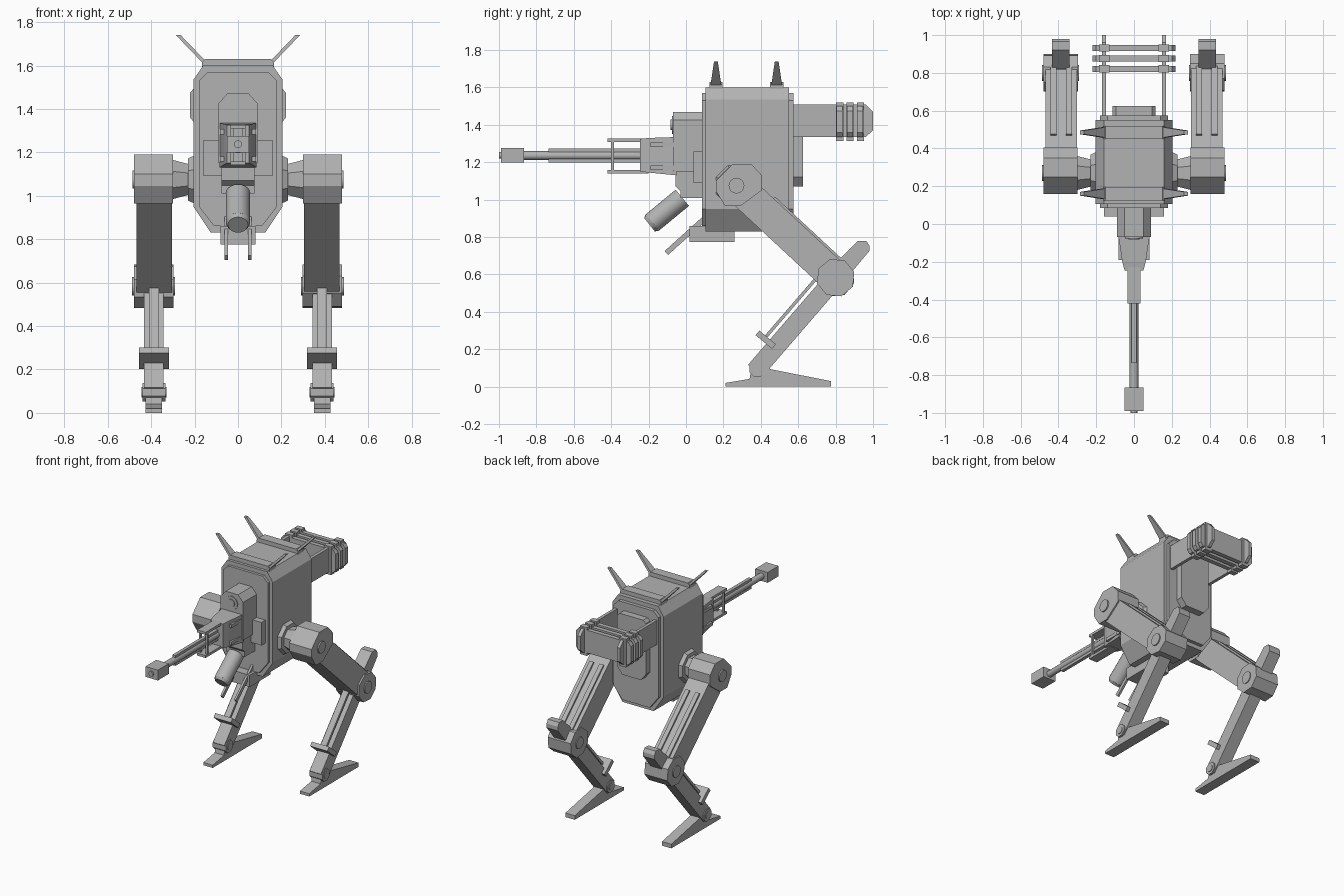
import bpy, bmesh, math
from mathutils import Vector

grey = bpy.data.materials.new("plain grey")
grey.diffuse_color = (0.45, 0.45, 0.45, 1)


def finish(bm, name, smooth=False):
    bmesh.ops.recalc_face_normals(bm, faces=bm.faces)
    me = bpy.data.meshes.new(name)
    bm.to_mesh(me)
    bm.free()
    ob = bpy.data.objects.new(name, me)
    bpy.context.collection.objects.link(ob)
    me.materials.append(grey)
    if smooth:
        bpy.ops.object.select_all(action='DESELECT')
        bpy.context.view_layer.objects.active = ob
        ob.select_set(True)
        bpy.ops.object.shade_smooth_by_angle(angle=math.radians(35))
    return ob


def loft(name, loops, smooth=False):
    """Skin between loops of equal length, with both ends capped."""
    bm = bmesh.new()
    rings = [[bm.verts.new(p) for p in loop] for loop in loops]
    n = len(rings[0])
    for a, b in zip(rings, rings[1:]):
        for i in range(n):
            j = (i + 1) % n
            bm.faces.new((a[i], a[j], b[j], b[i]))
    bm.faces.new(rings[0])
    bm.faces.new(rings[-1])
    return finish(bm, name, smooth)


def prism_x(name, prof, x0, x1):
    """Extrude a (y, z) profile along x."""
    return loft(name, [[(x, y, z) for y, z in prof] for x in (x0, x1)])


def prism_y(name, prof, y0, y1):
    """Extrude an (x, z) profile along y."""
    return loft(name, [[(x, y, z) for x, z in prof] for y in (y0, y1)])


def box(name, x0, x1, y0, y1, z0, z1):
    return prism_x(name, [(y0, z0), (y1, z0), (y1, z1), (y0, z1)], x0, x1)


def rod(name, a, b, r0, r1=None, n=16, turn=0.0, smooth=True):
    """Cylinder or cone between two points."""
    a, b = Vector(a), Vector(b)
    q = (b - a).to_track_quat('Z', 'Y')
    ang = [turn + math.tau * i / n for i in range(n)]
    ring = lambda c, r: [c + q @ Vector((r * math.cos(t), r * math.sin(t), 0)) for t in ang]
    return loft(name, [ring(a, r0), ring(b, r0 if r1 is None else r1)], smooth)


def octo(w, z0, z1, top, bot):
    """Chamfered outline; top and bot are (dx, dz) corner cuts."""
    half = [(w - bot[0], z0), (w, z0 + bot[1]), (w, z1 - top[1]), (w - top[0], z1)]
    return half + [(-x, z) for x, z in reversed(half)]


def strip(a, b, lo, hi):
    """(y, z) rectangle along a-b, spanning offsets lo..hi to its upper left."""
    a, b = Vector(a), Vector(b)
    d = (b - a).normalized()
    n = Vector((-d.y, d.x))
    return [tuple(p) for p in (a + n * lo, b + n * lo, b + n * hi, a + n * hi)]


# hull with front, back and roof plates
prism_y("hull", octo(0.205, 0.83, 1.60, (0.045, 0.065), (0.08, 0.12)), 0.105, 0.55)
prism_y("front_plate", octo(0.18, 0.86, 1.57, (0.04, 0.04), (0.07, 0.09)), 0.085, 0.11)
prism_y("back_plate", octo(0.18, 0.86, 1.57, (0.04, 0.04), (0.07, 0.09)), 0.545, 0.575)
prism_y("back_pack", octo(0.115, 1.07, 1.51, (0.02, 0.02), (0.04, 0.05)), 0.57, 0.625)
box("belly_box", -0.08, 0.08, 0.02, 0.26, 0.775, 0.86)
for y in (0.16, 0.485):
    prism_y("roof_rail", octo(0.165, 1.59, 1.63, (0.015, 0.015), (0, 0.005)), y - 0.035, y + 0.035)

# rear rack: two side plates carrying three cross panels
for y in (0.805, 0.86, 0.915):
    prism_y("rack_panel", octo(0.22, 1.335, 1.50, (0.02, 0.025), (0.02, 0.025)), y, y + 0.032)
    for s in (-1, 1):
        box("rack_collar", s * 0.13, s * 0.185, y - 0.002, y + 0.036, 1.315, 1.52)

# gun turret on the hull front
prism_y("turret_head", octo(0.09, 1.15, 1.47, (0.04, 0.045), (0, 0.005)), -0.07, 0.09)
prism_x("turret_neck", [(0.09, 1.02), (0.0, 1.02), (-0.055, 1.07), (-0.055, 1.36), (0.09, 1.36)], -0.075, 0.075)
box("turret_shoulders", -0.16, 0.16, 0.04, 0.09, 1.09, 1.257)
rod("sensor_ring", (0, -0.06, 1.4), (0, -0.076, 1.4), 0.048)
rod("sensor_lens", (0, -0.07, 1.4), (0, -0.082, 1.4), 0.028)
loft("gun_housing", [[(sx * w, y, z) for sx, z in ((-1, z0), (1, z0), (1, z1), (-1, z1))]
                     for y, w, z0, z1 in ((-0.05, 0.085, 1.13, 1.335), (-0.2, 0.062, 1.145, 1.33),
                                          (-0.245, 0.05, 1.15, 1.325))])
for z in (1.15, 1.318):
    box("gun_guide", -0.034, 0.034, -0.42, -0.2, z - 0.009, z + 0.009)
for s in (-1, 1):
    box("guide_post", s * 0.02, s * 0.034, -0.4, -0.385, 1.15, 1.318)
    for z in (1.17, 1.295):
        box("housing_rib", s * 0.055, s * 0.082, -0.19, -0.05, z - 0.012, z + 0.012)
box("barrel_top", -0.012, 0.012, -0.735, -0.2, 1.252, 1.273)
box("barrel_bottom", -0.012, 0.012, -0.735, -0.2, 1.198, 1.219)
rod("barrel", (0, -0.9, 1.236), (0, -0.2, 1.236), 0.023, n=12)
box("muzzle", -0.05, 0.05, -0.99, -0.865, 1.2, 1.275)
rod("muzzle_bore", (0, -0.98, 1.237), (0, -1.0, 1.237), 0.018, n=12)

# canister launcher and chin prongs
rod("canister", (0, -0.18, 0.878), (0, -0.02, 1.01), 0.056, n=20)
rod("canister_tip", (0, -0.195, 0.866), (0, -0.18, 0.878), 0.046, 0.056, n=20)
box("canister_bracket", -0.075, 0.075, -0.03, 0.09, 1.01, 1.075)

for s in (-1, 1):
    prism_x("chin_prong", strip((-0.105, 0.715), (0.1, 0.9), -0.014, 0.014), s * 0.047, s * 0.062)
    prism_x("rack_side", [(0.56, 1.335), (0.96, 1.335), (1.0, 1.37), (1.0, 1.47), (0.96, 1.51), (0.56, 1.51)],
            s * 0.147, s * 0.17)

    # horns on the roof rails
    for y in (0.16, 0.485):
        loft("horn", [[(s * x + dx, y + dy * w, z) for dx, dy in ((-.011, -1), (.011, -1), (.011, 1), (-.011, 1))]
                      for x, z, w in ((0.145, 1.605, 0.03), (0.275, 1.74, 0.01))])

    # hip joint
    rod("hip_dish", (s * 0.19, 0.27, 1.075), (s * 0.23, 0.27, 1.075), 0.125, 0.105, 8, math.pi / 8, False)
    rod("hip_cone", (s * 0.22, 0.27, 1.075), (s * 0.31, 0.27, 1.075), 0.075, 0.1, 8, math.pi / 8, False)
    prism_x("hip_block", [(0.16, 1.045), (0.16, 1.1), (0.25, 1.19), (0.35, 1.19), (0.405, 1.13),
                          (0.405, 1.05), (0.29, 0.965), (0.21, 0.965)], s * 0.3, s * 0.478)
    rod("hip_pin", (s * 0.29, 0.27, 1.075), (s * 0.487, 0.27, 1.075), 0.042)

    # thigh with two raised rails on its upper face
    hip, knee = (0.27, 1.075), (0.80, 0.583)
    prism_x("thigh", strip(hip, knee, -0.085, 0.085), s * 0.303, s * 0.468)
    for x in (0.345, 0.425):
        prism_x("thigh_rail", strip((0.41, 0.945), (0.77, 0.611), 0.08, 0.097), s * (x - 0.016), s * (x + 0.016))

    # knee joint
    rod("knee_block", (s * 0.296, 0.80, 0.583), (s * 0.48, 0.80, 0.583), 0.104, n=8, turn=0.3, smooth=False)
    rod("knee_pin", (s * 0.29, 0.80, 0.583), (s * 0.488, 0.80, 0.583), 0.042)

    # shin running past the knee into a spur
    prism_x("shin", strip((0.37, 0.085), (0.80, 0.583), -0.05, 0.05), s * 0.342, s * 0.433)
    prism_x("shin_spur", [(0.76, 0.62), (0.92, 0.78), (0.965, 0.78), (0.98, 0.755), (0.98, 0.725), (0.85, 0.57)],
            s * 0.342, s * 0.433)
    prism_x("shin_ridge", strip((0.47, 0.235), (0.74, 0.548), 0.045, 0.062), s * 0.365, s * 0.41)
    prism_x("shin_guard", strip((0.47, 0.215), (0.382, 0.288), -0.016, 0.016), s * 0.318, s * 0.457)

    # ankle and wedge foot
    rod("ankle_block", (s * 0.335, 0.38, 0.095), (s * 0.44, 0.38, 0.095), 0.045, n=8, turn=math.pi / 8, smooth=False)
    rod("ankle_pin", (s * 0.33, 0.38, 0.095), (s * 0.444, 0.38, 0.095), 0.025)
    prism_x("foot", [(0.21, 0), (0.775, 0), (0.775, 0.03), (0.42, 0.1), (0.35, 0.1), (0.34, 0.042), (0.21, 0.02)],
            s * 0.35, s * 0.425)
